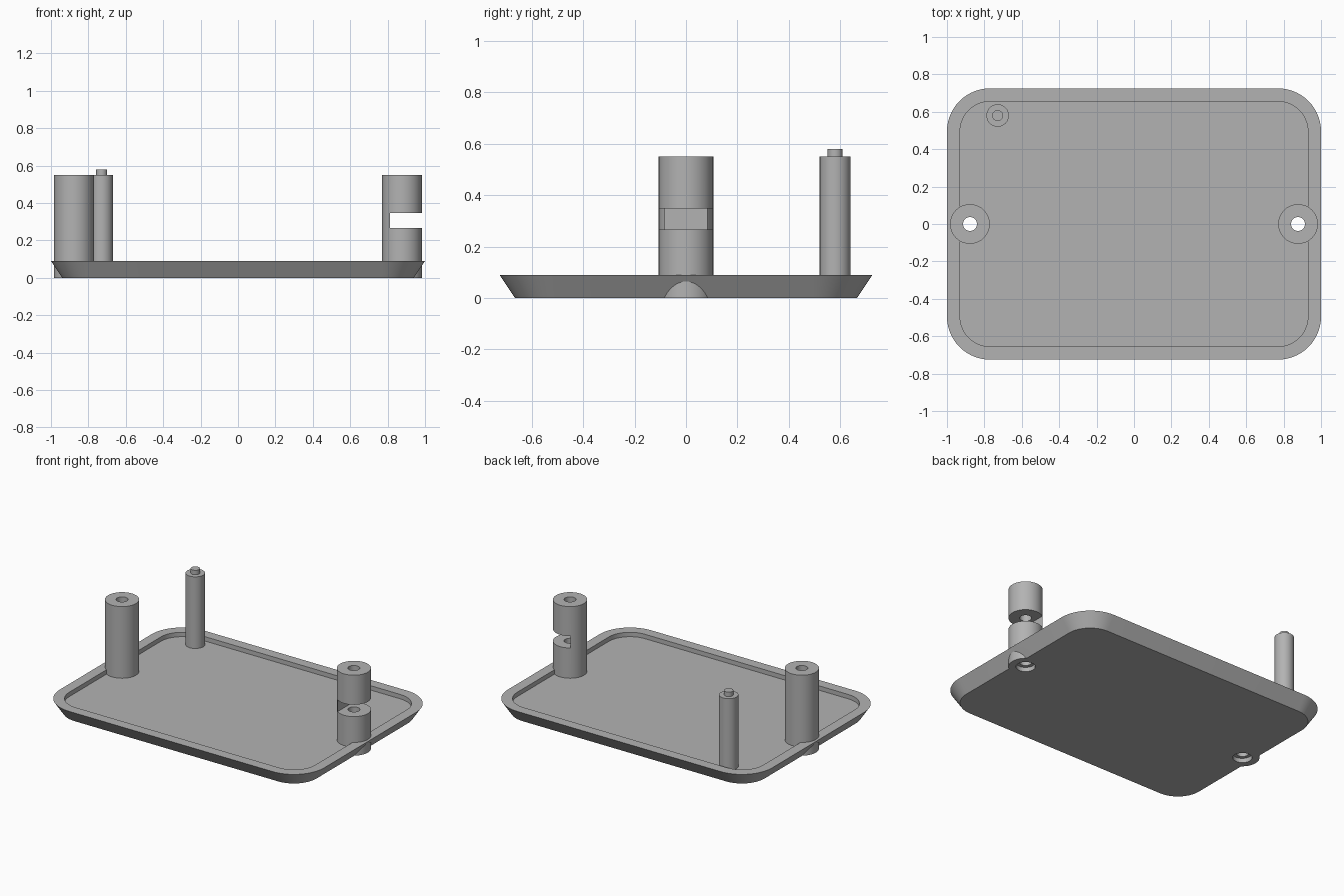
import bpy, bmesh
from math import cos, sin, pi

cube = bpy.data.objects.get("Cube")
if cube:
    bpy.data.objects.remove(cube, do_unlink=True)

grey = bpy.data.materials.new("plain_grey")
grey.use_nodes = True
colour = (0.45, 0.45, 0.45, 1)
grey.diffuse_color = colour
grey.node_tree.nodes["Principled BSDF"].inputs["Base Color"].default_value = colour

RIM_Z, FLOOR_Z, POST_TOP = 0.09, 0.06, 0.55
POST_X, POST_R, HOLE_R = 0.877, 0.106, 0.037


def finish(name, bm):
    bmesh.ops.recalc_face_normals(bm, faces=bm.faces)
    mesh = bpy.data.meshes.new(name)
    bm.to_mesh(mesh)
    bm.free()
    mesh.materials.append(grey)
    obj = bpy.data.objects.new(name, mesh)
    bpy.context.collection.objects.link(obj)
    return obj


def select(obj):
    bpy.ops.object.select_all(action="DESELECT")
    obj.select_set(True)
    bpy.context.view_layer.objects.active = obj


def smooth(obj):
    select(obj)
    bpy.ops.object.shade_smooth_by_angle()


def cut(obj, cutter):
    """Subtract a cutter from an object, then drop the cutter."""
    cutter.hide_render = True
    select(obj)
    mod = obj.modifiers.new("cut", "BOOLEAN")
    mod.operation, mod.solver, mod.object = "DIFFERENCE", "EXACT", cutter
    bpy.ops.object.modifier_apply(modifier=mod.name)
    bpy.data.objects.remove(cutter, do_unlink=True)


def bridge(bm, a, b):
    for i in range(len(a)):
        j = (i + 1) % len(a)
        bm.faces.new((a[i], a[j], b[j], b[i]))


def rounded_loop(bm, hx, hy, r, z, steps=14):
    verts = []
    for k, (sx, sy) in enumerate(((1, 1), (-1, 1), (-1, -1), (1, -1))):
        for i in range(steps + 1):
            a = (k + i / steps) * pi / 2
            verts.append(bm.verts.new((sx * (hx - r) + r * cos(a),
                                       sy * (hy - r) + r * sin(a), z)))
    return verts


def lathe(name, profile, x, y, closed=False, sides=48):
    """Turn (radius, height) points about a vertical axis."""
    bm = bmesh.new()
    rings = [[bm.verts.new((x + r * cos(2 * pi * i / sides),
                            y + r * sin(2 * pi * i / sides), z))
              for i in range(sides)] for r, z in profile]
    for a, b in zip(rings, rings[1:]):
        bridge(bm, a, b)
    if closed:
        bridge(bm, rings[-1], rings[0])
    else:
        bm.faces.new(rings[0])
        bm.faces.new(rings[-1])
    return finish(name, bm)


# Shallow tray with flared sides and a recessed floor
bm = bmesh.new()
loops = [rounded_loop(bm, 0.94, 0.665, 0.17, 0),
         rounded_loop(bm, 1.0, 0.725, 0.23, RIM_Z),
         rounded_loop(bm, 0.93, 0.655, 0.16, RIM_Z),
         rounded_loop(bm, 0.93, 0.655, 0.16, FLOOR_Z)]
for a, b in zip(loops, loops[1:]):
    bridge(bm, a, b)
bm.faces.new(loops[0])
bm.faces.new(loops[-1])
tray = finish("tray", bm)

# Hollow screw posts, countersunk from below, set through the tray
post_profile = [(POST_R, 0), (POST_R, POST_TOP), (HOLE_R, POST_TOP),
                (HOLE_R, 0.03), (0.06, 0.03), (0.06, 0)]
posts = {}
for side, sx in (("left", 1), ("right", -1)):
    cut(tray, lathe("socket_cutter", [(POST_R, -0.2), (POST_R, 0.3)], sx * POST_X, 0))
    posts[side] = lathe(side + "_screw_post", post_profile, sx * POST_X, 0, closed=True)

# Slot open to the outside of the left post
bm = bmesh.new()
bmesh.ops.create_cube(bm, size=1)
for v in bm.verts:
    v.co.x = 0.813 if v.co.x < 0 else 1.1
    v.co.y *= 0.4
    v.co.z = 0.267 if v.co.z < 0 else 0.348
cut(posts["left"], finish("slot_cutter", bm))

# Slim locating pin with a narrow tip
pin = lathe("locating_pin", [(0.06, FLOOR_Z - 0.01), (0.06, POST_TOP),
                             (0.029, POST_TOP), (0.029, 0.58)], -0.729, 0.58)

for obj in (tray, pin, *posts.values()):
    smooth(obj)
